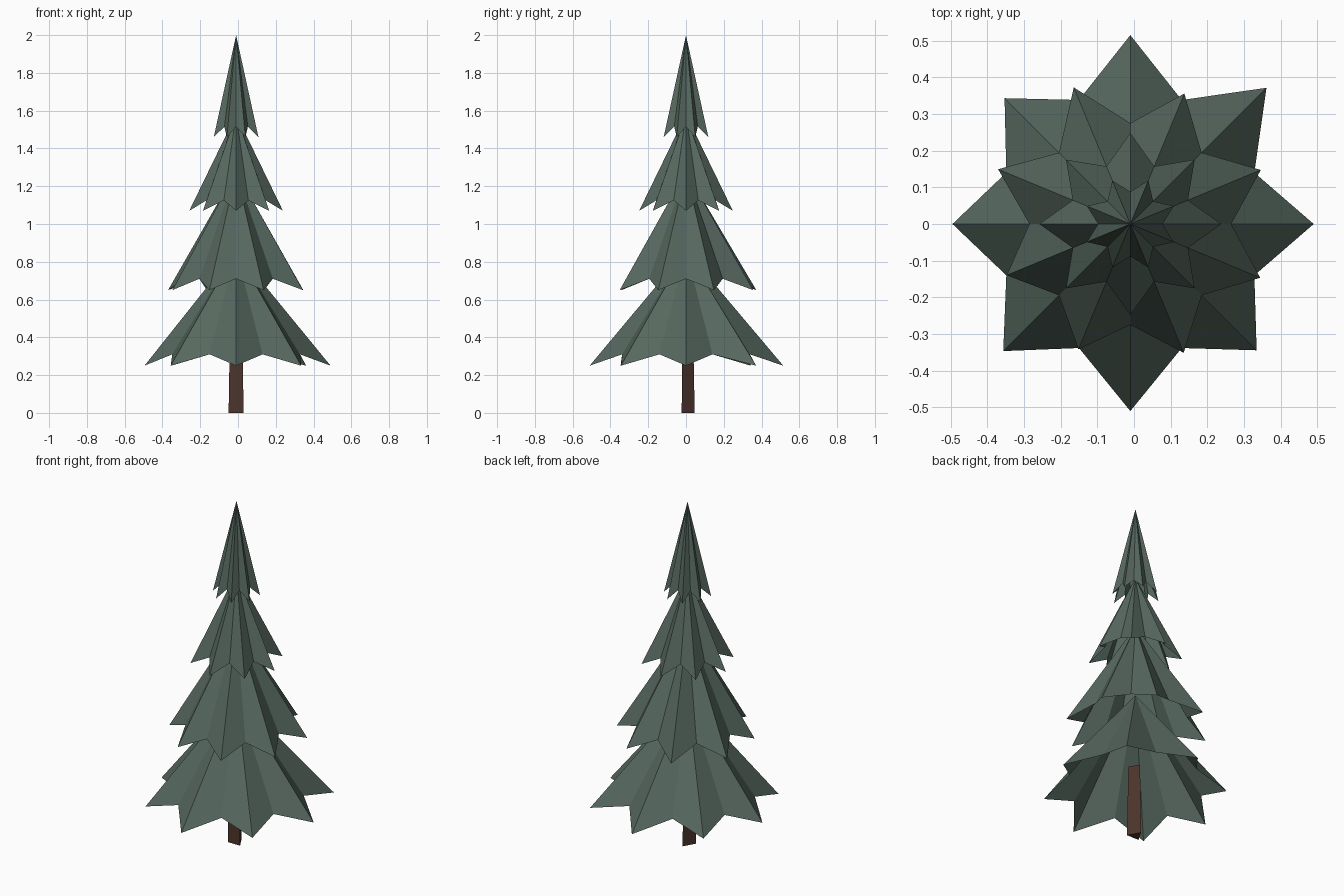
import bpy
import bmesh
from math import cos, sin, pi, radians

cube = bpy.data.objects.get("Cube")
if cube:
    bpy.data.objects.remove(cube, do_unlink=True)

AXIS_X = -0.01


def material(name, colour):
    mat = bpy.data.materials.new(name)
    mat.use_nodes = True
    mat.diffuse_color = (*colour, 1)
    bsdf = next(n for n in mat.node_tree.nodes if n.type == 'BSDF_PRINCIPLED')
    bsdf.inputs["Base Color"].default_value = (*colour, 1)
    return mat


def finish(name, bm, mat):
    mesh = bpy.data.meshes.new(name)
    bm.to_mesh(mesh)
    bm.free()
    mesh.materials.append(mat)
    obj = bpy.data.objects.new(name, mesh)
    obj.location.x = AXIS_X
    bpy.context.collection.objects.link(obj)
    return obj


def branch_tier(name, tips, tip_z, valley_r, valley_z, apex_z, turn):
    """Open star-shaped cone: drooping tips alternate with raised valleys."""
    bm = bmesh.new()
    apex = bm.verts.new((0, 0, apex_z))
    step = pi / len(tips)
    rim = []
    for i, tip_r in enumerate(tips):
        for r, z, half in ((tip_r, tip_z, 0), (valley_r, valley_z, 1)):
            a = (2 * i + half + turn) * step
            rim.append(bm.verts.new((r * cos(a), r * sin(a), z)))
    for i, v in enumerate(rim):
        bm.faces.new((apex, v, rim[(i + 1) % len(rim)]))
    return finish(name, bm, needles)


needles = material("dark needle green", (0.093, 0.138, 0.114))
bark = material("dark brown bark", (0.072, 0.035, 0.024))

# Four tiers of branches, each turned half a point from the one below
branch_tier("bottom_branches",
            [0.50, 0.525, 0.515, 0.485, 0.485, 0.49, 0.51, 0.487],
            0.25, 0.366, 0.31, 0.86, 0)
branch_tier("lower_middle_branches",
            [0.385, 0.385, 0.403, 0.39, 0.365, 0.37, 0.38, 0.383],
            0.65, 0.275, 0.71, 1.28, 1)
branch_tier("upper_middle_branches", [0.248] * 8, 1.07, 0.17, 1.125, 1.58, 0)
branch_tier("top_branches", [0.128] * 8, 1.46, 0.088, 1.515, 2.0, 1)

# Three-sided tapering trunk with one flat side to the front
bm = bmesh.new()
rings = []
for r, z in ((0.046, 0), (0.038, 0.42)):
    rings.append([bm.verts.new((r * cos(radians(a)), r * sin(radians(a)), z))
                  for a in (90, 210, 330)])
low, high = rings
for i in range(3):
    j = (i + 1) % 3
    bm.faces.new((low[i], low[j], high[j], high[i]))
bm.faces.new(low[::-1])
bm.faces.new(high)
finish("trunk", bm, bark)
